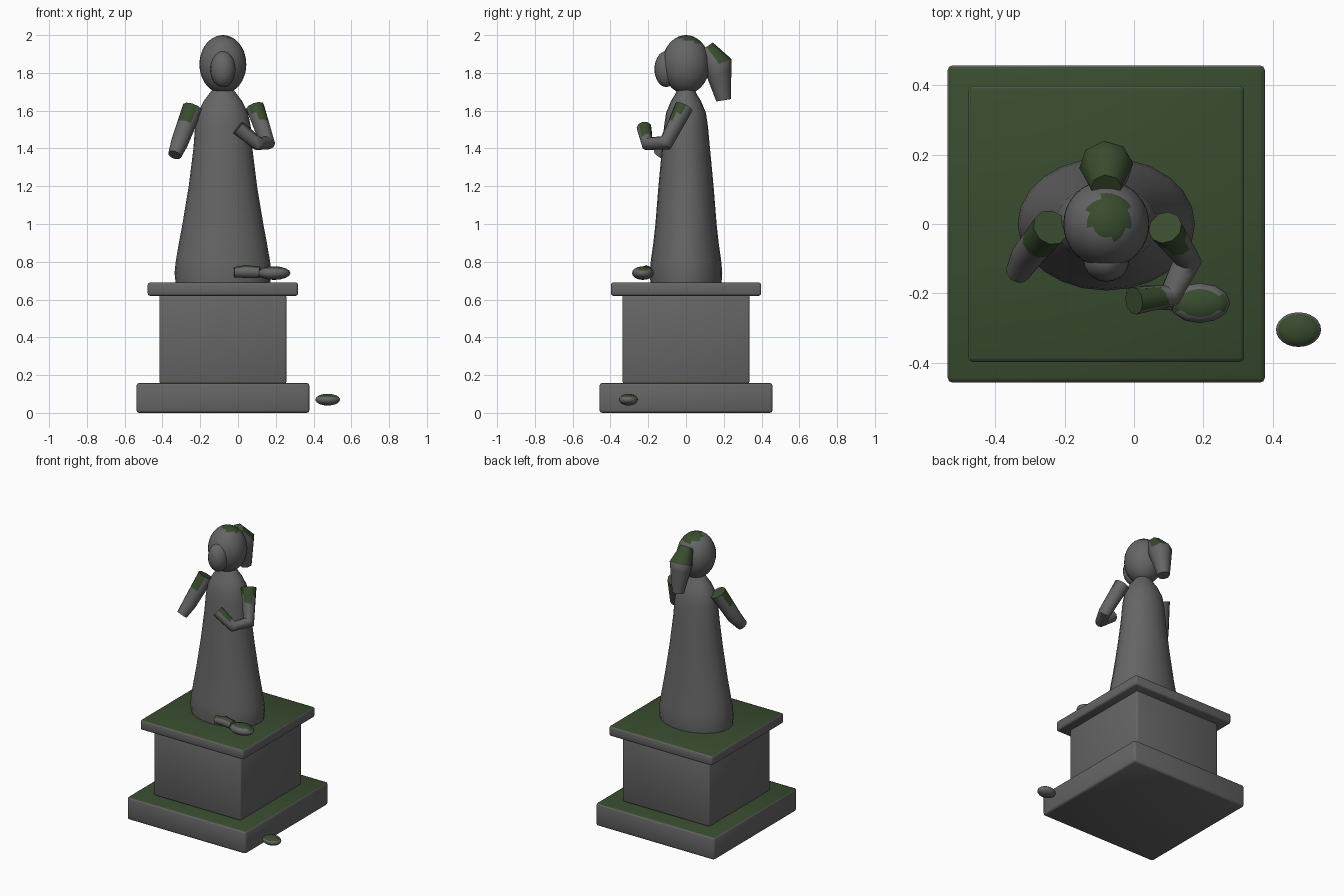
import bpy
import bmesh
import math
from mathutils import Vector, Matrix

cube = bpy.data.objects.get("Cube")
if cube:
    bpy.data.objects.remove(cube, do_unlink=True)


def material(name, rgb):
    mat = bpy.data.materials.new(name)
    mat.use_nodes = True
    color = (*rgb, 1)
    mat.diffuse_color = color
    node = next(n for n in mat.node_tree.nodes if n.type == 'BSDF_PRINCIPLED')
    node.inputs["Base Color"].default_value = color
    node.inputs["Roughness"].default_value = 0.9
    return mat


STONE = material("grey stone", (0.13, 0.13, 0.13))
MOSS = material("dark moss", (0.04, 0.072, 0.028))
CX = -0.08  # statue axis


def finish(name, bm, mossy, angle=40):
    """Paint moss by rule, then turn the bmesh into a smooth-shaded object."""
    bmesh.ops.recalc_face_normals(bm, faces=bm.faces)
    bm.normal_update()
    for f in bm.faces:
        f.material_index = int(mossy(f.normal, f.calc_center_median()))
    mesh = bpy.data.meshes.new(name)
    bm.to_mesh(mesh)
    bm.free()
    mesh.materials.append(STONE)
    mesh.materials.append(MOSS)
    obj = bpy.data.objects.new(name, mesh)
    bpy.context.collection.objects.link(obj)
    bpy.ops.object.select_all(action='DESELECT')
    obj.select_set(True)
    bpy.context.view_layer.objects.active = obj
    bpy.ops.object.shade_smooth_by_angle(angle=math.radians(angle))
    return obj


def slab(name, half, z0, z1, bevel):
    bm = bmesh.new()
    bmesh.ops.create_cube(bm, size=1, matrix=Matrix.LocRotScale(
        (CX, 0, (z0 + z1) / 2), None, (2 * half, 2 * half, z1 - z0)))
    bmesh.ops.bevel(bm, geom=bm.edges[:], offset=bevel, segments=2,
                    profile=0.5, affect='EDGES')
    return finish(name, bm, lambda n, c: n.z > 0.75, 50)


def ellipsoid(name, center, radii, mossy, segments=32, rings=20):
    bm = bmesh.new()
    bmesh.ops.create_uvsphere(bm, u_segments=segments, v_segments=rings, radius=1,
                              matrix=Matrix.LocRotScale(center, None, radii))
    return finish(name, bm, mossy, 60)


def skin_rings(bm, rings):
    count = len(rings[0])
    for a, b in zip(rings, rings[1:]):
        for i in range(count):
            j = (i + 1) % count
            bm.faces.new((a[i], a[j], b[j], b[i]))
    bm.faces.new(rings[0])
    bm.faces.new(rings[-1])


def limb(name, path, mossy, sides=10, steps=4):
    """Tapered tube with flat ends along (x, y, z, radius) points."""
    points = [Vector(p[:3]) for p in path]
    dirs = [(b - a).normalized() for a, b in zip(points, points[1:])]
    tangents = [dirs[0]] + [(a + b).normalized() for a, b in zip(dirs, dirs[1:])] + [dirs[-1]]
    side = tangents[0].orthogonal().normalized()
    bm = bmesh.new()
    outlines = []
    for k, (p, t) in enumerate(zip(points, tangents)):
        if k:
            side.rotate(tangents[k - 1].rotation_difference(t))
        other = t.cross(side)
        r = path[k][3]
        angles = [math.tau * i / sides for i in range(sides)]
        outlines.append([p + r * (math.cos(a) * side + math.sin(a) * other) for a in angles])
    # subdivide lengthwise so the moss has a fine edge
    rings = []
    for a, b in zip(outlines, outlines[1:]):
        for s in range(steps):
            rings.append([bm.verts.new(u.lerp(v, s / steps)) for u, v in zip(a, b)])
    rings.append([bm.verts.new(v) for v in outlines[-1]])
    skin_rings(bm, rings)
    return finish(name, bm, mossy, 50)


# Pedestal
slab("plinth_base", 0.458, 0.0, 0.158, 0.014)
slab("plinth_block", 0.336, 0.155, 0.625, 0.01)
slab("plinth_cap", 0.398, 0.62, 0.69, 0.012)

# Robe: oval rings given as height, x radius, y radius
profile = [(0.685, 0.25, 0.188), (0.74, 0.256, 0.192), (0.8, 0.25, 0.187),
           (0.9, 0.233, 0.173), (1.0, 0.214, 0.162), (1.2, 0.181, 0.146),
           (1.4, 0.156, 0.127), (1.52, 0.147, 0.116), (1.59, 0.132, 0.105),
           (1.65, 0.102, 0.08), (1.69, 0.072, 0.055), (1.72, 0.05, 0.045)]
bm = bmesh.new()
robe_rings = []
for z, rx, ry in profile:
    angles = [math.tau * i / 24 for i in range(24)]
    robe_rings.append([bm.verts.new((CX + rx * math.cos(a), ry * math.sin(a), z))
                       for a in angles])
skin_rings(bm, robe_rings)
finish("robe", bm, lambda n, c: False, 60)

# Head, face and hair
ellipsoid("head", (CX, 0, 1.845), (0.124, 0.126, 0.155),
          lambda n, c: n.dot(Vector((0.1, 0.2, 1)).normalized()) > 0.8)
ellipsoid("face", (CX, -0.105, 1.82), (0.066, 0.062, 0.095),
          lambda n, c: False, 20, 14)
limb("hair", [(CX, 0.105, 1.935, 0.045), (CX, 0.168, 1.845, 0.078), (CX, 0.2, 1.655, 0.04)],
     lambda n, c: n.z > 0.35 and c.z > 1.86, 8)

# Arms
limb("right_arm", [(-0.24, -0.01, 1.615, 0.054), (-0.31, -0.095, 1.43, 0.046),
                   (-0.335, -0.14, 1.365, 0.036)],
     lambda n, c: n.z > 0.15 and c.z > 1.53)
limb("left_arm", [(0.09, -0.01, 1.62, 0.05), (0.155, -0.105, 1.43, 0.042),
                  (0.105, -0.205, 1.425, 0.036), (0.0, -0.222, 1.51, 0.04)],
     lambda n, c: (n.z > 0.1 and c.z > 1.57) or (n.z > 0.45 and c.x < 0.09 and c.y < -0.15))

# Broken pieces
limb("fallen_forearm", [(-0.02, -0.215, 0.745, 0.027), (0.04, -0.21, 0.748, 0.034),
                        (0.115, -0.22, 0.745, 0.03)],
     lambda n, c: n.z > 0.7, 8, 2)
ellipsoid("fallen_hand", (0.19, -0.228, 0.74), (0.088, 0.058, 0.036),
          lambda n, c: n.z > 0.8, 12, 8)
ellipsoid("ground_stone", (0.475, -0.305, 0.07), (0.065, 0.05, 0.031),
          lambda n, c: n.z > 0.6, 24, 14)
